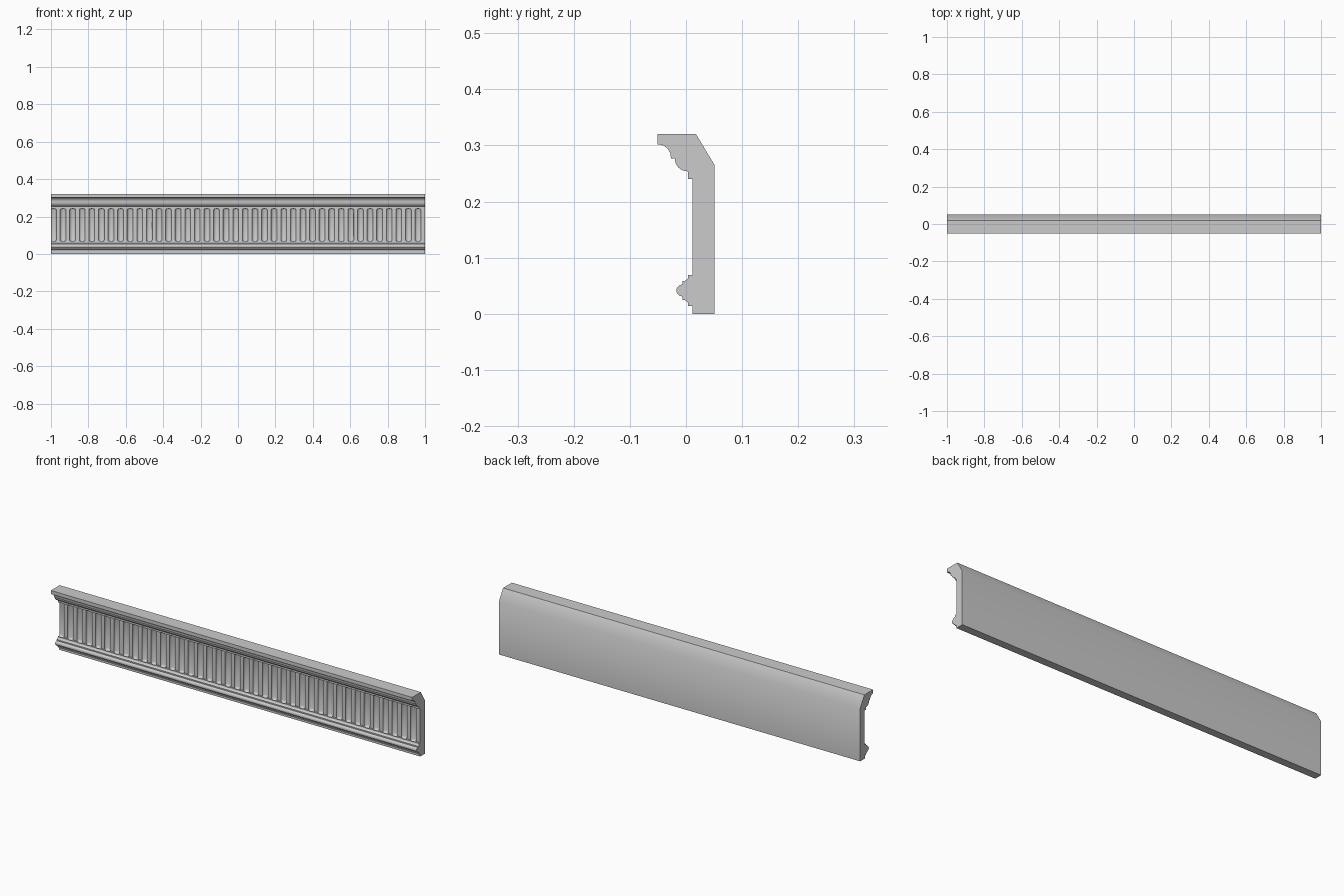
import bpy, bmesh
from math import sin, cos, radians
from mathutils import Matrix

if "Cube" in bpy.data.objects:
    bpy.data.objects.remove(bpy.data.objects["Cube"])


def arc(cy, cz, ry, rz, a0, a1, n=8):
    """Points (y, z) on an elliptical arc."""
    out = []
    for i in range(n + 1):
        a = radians(a0 + (a1 - a0) * i / n)
        out.append((cy + ry * cos(a), cz + rz * sin(a)))
    return out


def finish(bm, name):
    bmesh.ops.recalc_face_normals(bm, faces=bm.faces)
    mesh = bpy.data.meshes.new(name)
    bm.to_mesh(mesh)
    bm.free()
    obj = bpy.data.objects.new(name, mesh)
    bpy.context.collection.objects.link(obj)
    return obj


PANEL = 0.012

# Moulding cross-section, starting at the back and running up the front
profile = [(0.051, 0.265), (0.051, 0.0), (PANEL, 0.0), (PANEL, 0.014)]
# lower moulding: fillet, cove, bead, cove, fillet
profile += [(0.004, 0.014)]
profile += arc(-0.006, 0.017, 0.010, 0.008, 0, 90, 5)
profile += [(-0.006, 0.031)]
profile += arc(-0.007, 0.0415, 0.010, 0.0105, 270, 90, 10)
profile += [(-0.006, 0.052)]
profile += arc(-0.006, 0.066, 0.010, 0.008, 270, 360, 5)
profile += [(0.004, 0.069), (PANEL, 0.069)]
# crown: fillet, ovolo, cove, top slab
profile += [(PANEL, 0.240), (0.004, 0.240), (0.004, 0.254)]
profile += arc(0.002, 0.277, 0.022, 0.023, 270, 180)
profile += [(-0.027, 0.277)]
profile += arc(-0.051, 0.279, 0.024, 0.023, 0, 90)
profile += [(-0.051, 0.320), (0.018, 0.320)]

bm = bmesh.new()
face = bm.faces.new([bm.verts.new((-1, y, z)) for y, z in profile])
ext = bmesh.ops.extrude_face_region(bm, geom=[face])
bmesh.ops.translate(bm, vec=(2, 0, 0),
                    verts=[v for v in ext["geom"] if isinstance(v, bmesh.types.BMVert)])
moulding = finish(bm, "fluted_moulding")

# Row of round-ended flute cutters along the panel
bm = bmesh.new()
for i in range(39):
    new = bmesh.ops.create_uvsphere(bm, u_segments=16, v_segments=9, radius=1,
                                    matrix=Matrix.Diagonal((0.016, 0.012, 0.012, 1)))["verts"]
    for v in new:
        v.co.z += 0.155 + (0.079 if v.co.z > 0 else -0.079)
    bmesh.ops.translate(bm, vec=(-0.987 + i * 0.0513, PANEL + 0.0005, 0), verts=new)
cutter = finish(bm, "flute_cutters")
cutter.hide_render = True

# Carve the flutes
mod = moulding.modifiers.new("flutes", "BOOLEAN")
mod.operation = "DIFFERENCE"
mod.solver = "EXACT"
mod.object = cutter
bpy.context.view_layer.objects.active = moulding
moulding.select_set(True)
bpy.ops.object.modifier_apply(modifier=mod.name)
bpy.data.objects.remove(cutter)
bpy.ops.object.shade_smooth_by_angle(angle=radians(35))
